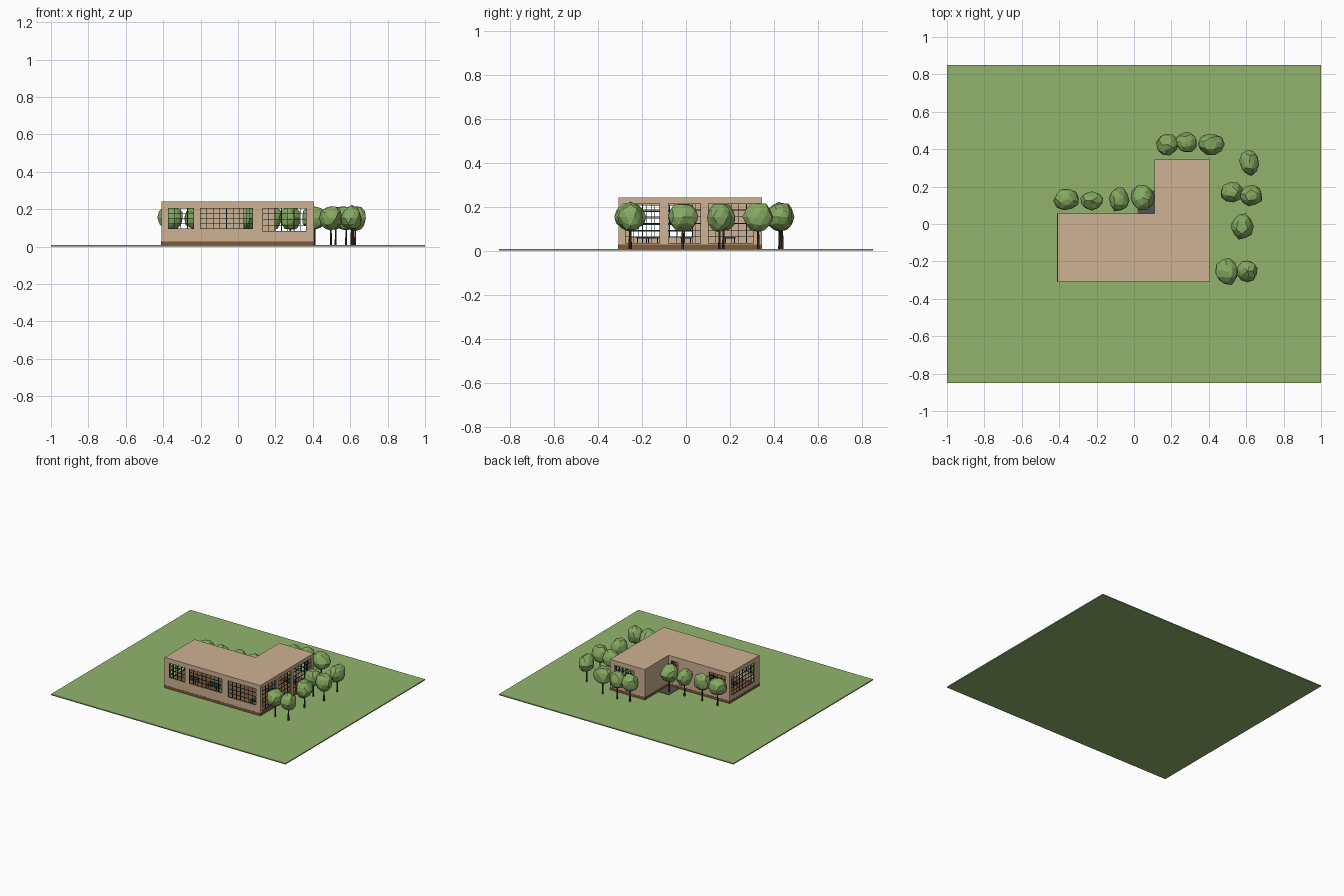
import bpy
import bmesh
import random
from mathutils import Matrix, Vector

random.seed(4)
if "Cube" in bpy.data.objects:
    bpy.data.objects.remove(bpy.data.objects["Cube"], do_unlink=True)


def material(name, r, g, b):
    colour = [((c / 255 + 0.055) / 1.055) ** 2.4 for c in (r, g, b)] + [1]
    mat = bpy.data.materials.new(name)
    mat.use_nodes = True
    mat.diffuse_color = colour
    mat.node_tree.nodes["Principled BSDF"].inputs["Base Color"].default_value = colour
    return mat


GRASS = material("grass green", 146, 180, 108)
WALL = material("sandy wall", 206, 178, 147)
BROWN = material("plinth brown", 126, 90, 58)
FRAME = material("dark teal frame", 42, 62, 62)
LEAF = material("leaf green", 134, 170, 98)
BARK = material("bark brown", 72, 52, 38)
PAVING = material("dark paving", 84, 84, 76)


def make_object(name, bm, mat):
    mesh = bpy.data.meshes.new(name)
    bm.to_mesh(mesh)
    bm.free()
    ob = bpy.data.objects.new(name, mesh)
    bpy.context.collection.objects.link(ob)
    if mat:
        mesh.materials.append(mat)
    return ob


def add_box(bm, lo, hi):
    lo, hi = Vector(lo), Vector(hi)
    matrix = Matrix.Translation((lo + hi) / 2) @ Matrix.Diagonal((*(hi - lo), 1))
    bmesh.ops.create_cube(bm, size=1, matrix=matrix)


def box(name, lo, hi, mat):
    bm = bmesh.new()
    add_box(bm, lo, hi)
    return make_object(name, bm, mat)


X0, X1, XI = -0.41, 0.405, 0.11     # west end, east side, inner corner
Y0, Y1, YI = -0.307, 0.345, 0.055   # front, wing end, inner corner
GROUND, FLOOR, ROOF, THICK = 0.008, 0.028, 0.242, 0.012


def l_prism(name, inset, z0, z1, mat):
    # L-shaped plan, shrunk by the inset and extruded upward
    i = inset
    plan = [(X0 + i, Y0 + i), (X1 - i, Y0 + i), (X1 - i, Y1 - i),
            (XI + i, Y1 - i), (XI + i, YI - i), (X0 + i, YI - i)]
    bm = bmesh.new()
    face = bm.faces.new([bm.verts.new((x, y, z0)) for x, y in plan])
    out = bmesh.ops.extrude_face_region(bm, geom=[face])
    verts = [v for v in out["geom"] if isinstance(v, bmesh.types.BMVert)]
    bmesh.ops.translate(bm, verts=verts, vec=(0, 0, z1 - z0))
    bmesh.ops.recalc_face_normals(bm, faces=bm.faces)
    return make_object(name, bm, mat)


def cut(target, cutter):
    mod = target.modifiers.new("cut", "BOOLEAN")
    mod.operation = "DIFFERENCE"
    mod.solver = "EXACT"
    mod.object = cutter
    bpy.context.view_layer.objects.active = target
    bpy.ops.object.modifier_apply(modifier=mod.name)
    bpy.data.objects.remove(cutter, do_unlink=True)


# Site and building shell
box("lawn", (-1, -0.85, 0), (1, 0.85, GROUND), GRASS)
l_prism("plinth", -0.001, GROUND - 0.002, FLOOR, BROWN)
shell = l_prism("building_shell", 0, FLOOR, ROOF, WALL)
cut(shell, l_prism("void", THICK, FLOOR - 0.01, ROOF - THICK, None))
box("corner_paving", (0.02, YI + 0.001, GROUND - 0.002),
    (XI - 0.001, 0.18, GROUND + 0.004), PAVING)

# Windows: name, axis the wall runs along, outer face, inward sign, span, heights
WINDOWS = [
    ("front_window_west", "x", Y0, 1, -0.375, -0.235, 0.095, 0.207),
    ("front_window_middle", "x", Y0, 1, -0.203, 0.08, 0.095, 0.207),
    ("front_window_east", "x", Y0, 1, 0.13, 0.367, 0.08, 0.207),
    ("side_window_front", "y", X1, -1, -0.277, -0.118, 0.032, 0.215),
    ("side_window_middle", "y", X1, -1, -0.082, 0.068, 0.032, 0.215),
    ("side_window_rear", "y", X1, -1, 0.1, 0.31, 0.032, 0.215),
    ("end_window", "y", X0, 1, -0.25, 0.03, 0.06, 0.207),
    ("back_window_west", "x", YI, -1, -0.375, -0.235, 0.095, 0.207),
    ("back_window_corner", "x", YI, -1, 0.03, 0.09, 0.095, 0.207),
    ("wing_window", "x", Y1, -1, 0.2, 0.367, 0.08, 0.207),
]


def wall_box(bm, axis, d0, d1, a, b, z0, z1):
    d0, d1 = sorted((d0, d1))
    if axis == "x":
        add_box(bm, (a, d0, z0), (b, d1, z1))
    else:
        add_box(bm, (d0, a, z0), (d1, b, z1))


def lattice(name, axis, face, sign, a, b, z0, z1):
    # Outer frame and evenly spaced glazing bars
    bm = bmesh.new()
    near, far = face + sign * 0.003, face + sign * 0.008
    columns = max(2, round((b - a) / 0.036))
    rows = max(3, round((z1 - z0) / 0.03))
    for i in range(columns + 1):
        half = 0.0025 if i in (0, columns) else 0.0014
        c = a + (b - a) * i / columns
        wall_box(bm, axis, near, far, c - half, c + half, z0, z1)
    for j in range(rows + 1):
        half = 0.0025 if j in (0, rows) else 0.0014
        c = z0 + (z1 - z0) * j / rows
        wall_box(bm, axis, near, far, a, b, c - half, c + half)
    make_object(name, bm, FRAME)


for name, axis, face, sign, a, b, z0, z1 in WINDOWS:
    bm = bmesh.new()
    wall_box(bm, axis, face - sign * 0.01, face + sign * 0.02, a, b, z0, z1)
    cut(shell, make_object("opening", bm, None))
    lattice(name, axis, face, sign, a, b, z0, z1)

# Simple tables inside
for n, (x, y) in enumerate([(0.3, -0.2), (0.3, 0), (0.3, 0.2), (-0.1, -0.15), (-0.28, -0.15)]):
    bm = bmesh.new()
    add_box(bm, (x - 0.04, y - 0.025, 0.056), (x + 0.04, y + 0.025, 0.061))
    for sx in (-1, 1):
        for sy in (-1, 1):
            px, py = x + sx * 0.035, y + sy * 0.02
            add_box(bm, (px - 0.002, py - 0.002, FLOOR), (px + 0.002, py + 0.002, 0.057))
    make_object(f"table_{n + 1}", bm, FRAME)

# Trees: position and crown half-widths
TREES = [
    (-0.36, 0.13, 0.07, 0.058), (-0.225, 0.125, 0.064, 0.052),
    (-0.08, 0.132, 0.055, 0.066), (0.045, 0.14, 0.062, 0.068),
    (0.18, 0.425, 0.06, 0.06), (0.28, 0.437, 0.06, 0.055),
    (0.41, 0.428, 0.07, 0.06), (0.617, 0.328, 0.052, 0.068),
    (0.522, 0.17, 0.062, 0.055), (0.627, 0.152, 0.062, 0.055),
    (0.578, -0.015, 0.06, 0.07), (0.497, -0.255, 0.062, 0.072),
    (0.607, -0.252, 0.056, 0.06),
]
for n, (x, y, rx, ry) in enumerate(TREES):
    bm = bmesh.new()
    bmesh.ops.create_cone(bm, cap_ends=True, segments=6, radius1=0.006, radius2=0.004,
                          depth=0.12, matrix=Matrix.Translation((x, y, 0.066)))
    make_object(f"tree_trunk_{n + 1}", bm, BARK)
    bm = bmesh.new()
    bmesh.ops.create_icosphere(bm, subdivisions=2, radius=1)
    for v in bm.verts:
        v.co *= random.uniform(0.9, 1.08)
    bmesh.ops.transform(bm, verts=bm.verts, matrix=Matrix.Translation((x, y, 0.153))
                        @ Matrix.Diagonal((rx, ry, 0.066, 1))
                        @ Matrix.Rotation(random.uniform(0, 6), 4, "Z"))
    make_object(f"tree_crown_{n + 1}", bm, LEAF)
